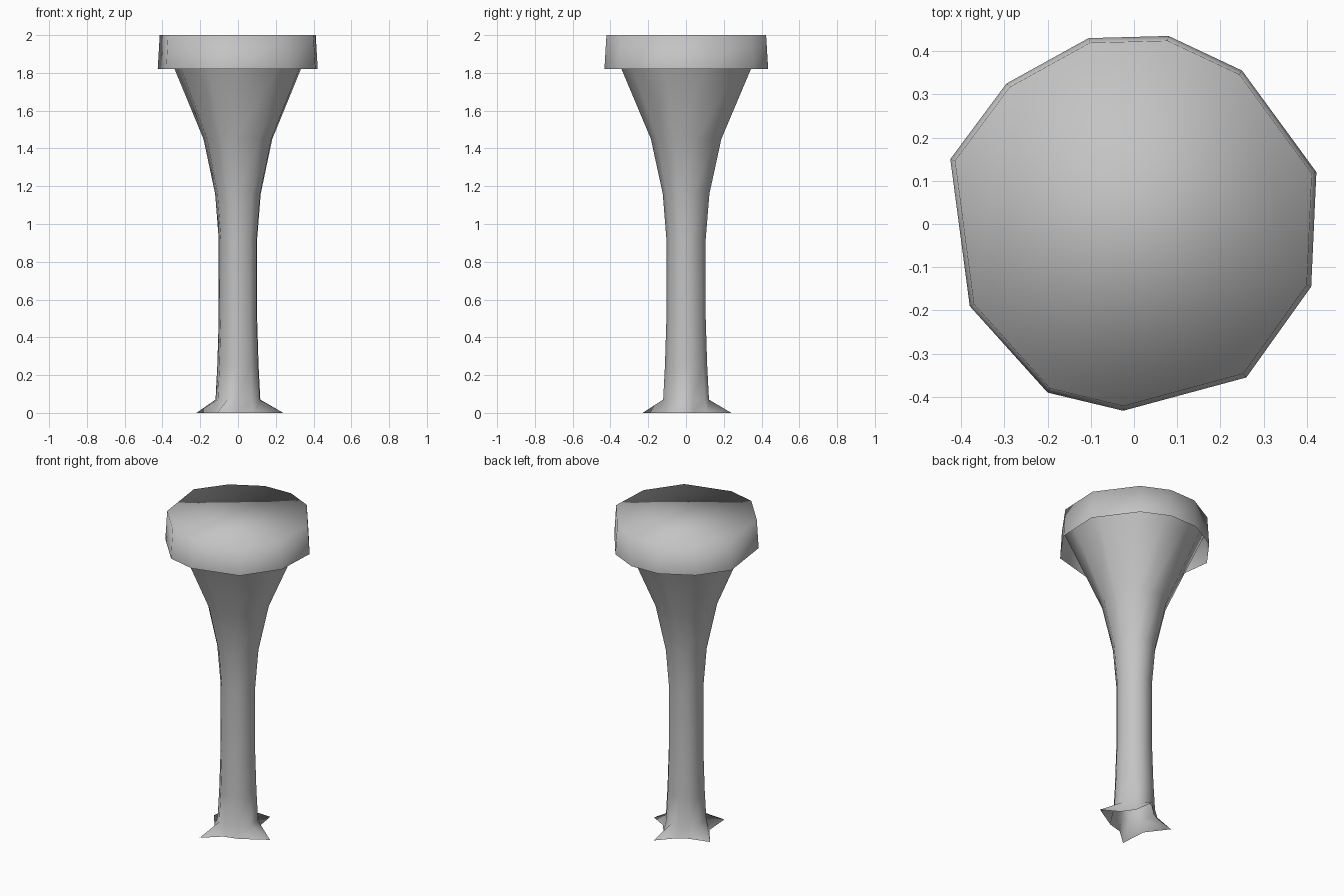
import bpy, bmesh
from math import cos, sin, radians

cube = bpy.data.objects.get("Cube")
if cube:
    bpy.data.objects.remove(cube, do_unlink=True)

grey = bpy.data.materials.new("plain grey")
grey.use_nodes = True
grey.diffuse_color = (0.55, 0.55, 0.55, 1)
grey.node_tree.nodes["Principled BSDF"].inputs["Base Color"].default_value = (0.55, 0.55, 0.55, 1)

# Irregular eleven-sided outline shared by the cap and the stem
OUTLINE = [(-0.425, 0.15), (-0.38, -0.19), (-0.20, -0.39), (-0.025, -0.432),
           (0.26, -0.355), (0.41, -0.145), (0.422, 0.12), (0.25, 0.355),
           (0.08, 0.435), (-0.105, 0.43), (-0.295, 0.325)]


def scaled(factor, z):
    return [(x * factor, y * factor, z) for x, y in OUTLINE]


def loft(name, rings, close_top=False):
    """Skin a list of rings, ordered bottom to top, with smooth quads."""
    bm = bmesh.new()
    loops = [[bm.verts.new(p) for p in ring] for ring in rings]
    n = len(OUTLINE)
    for low, high in zip(loops, loops[1:]):
        for i in range(n):
            j = (i + 1) % n
            bm.faces.new((low[i], low[j], high[j], high[i]))
    if close_top:
        bm.faces.new(loops[-1])
    for face in bm.faces:
        face.smooth = True
    mesh = bpy.data.meshes.new(name)
    bm.to_mesh(mesh)
    bm.free()
    mesh.materials.append(grey)
    obj = bpy.data.objects.new(name, mesh)
    bpy.context.collection.objects.link(obj)
    return obj


# Cap: flat top with a short skirt hanging from its edge, open underneath
loft("cap", [scaled(1.0, 1.82), scaled(0.975, 2.0)], close_top=True)

# Foot: four pointed roots, the rest of the rim stays near the stem
roots = {0: (-0.22, 0.07), 2: (-0.11, -0.23), 5: (0.24, -0.02), 8: (0.06, 0.24)}
foot = []
for i, (x, y) in enumerate(OUTLINE):
    rx, ry = roots.get(i, (x * 0.32, y * 0.32))
    foot.append((rx, ry, 0))

# Stem: slender column flaring up to the cap edge
profile = [(0.28, 0.07), (0.258, 0.25), (0.24, 0.5), (0.24, 0.92),
           (0.285, 1.16), (0.43, 1.45), (0.79, 1.82), (0.96, 1.995)]
loft("stem", [foot] + [scaled(f, z) for f, z in profile])
